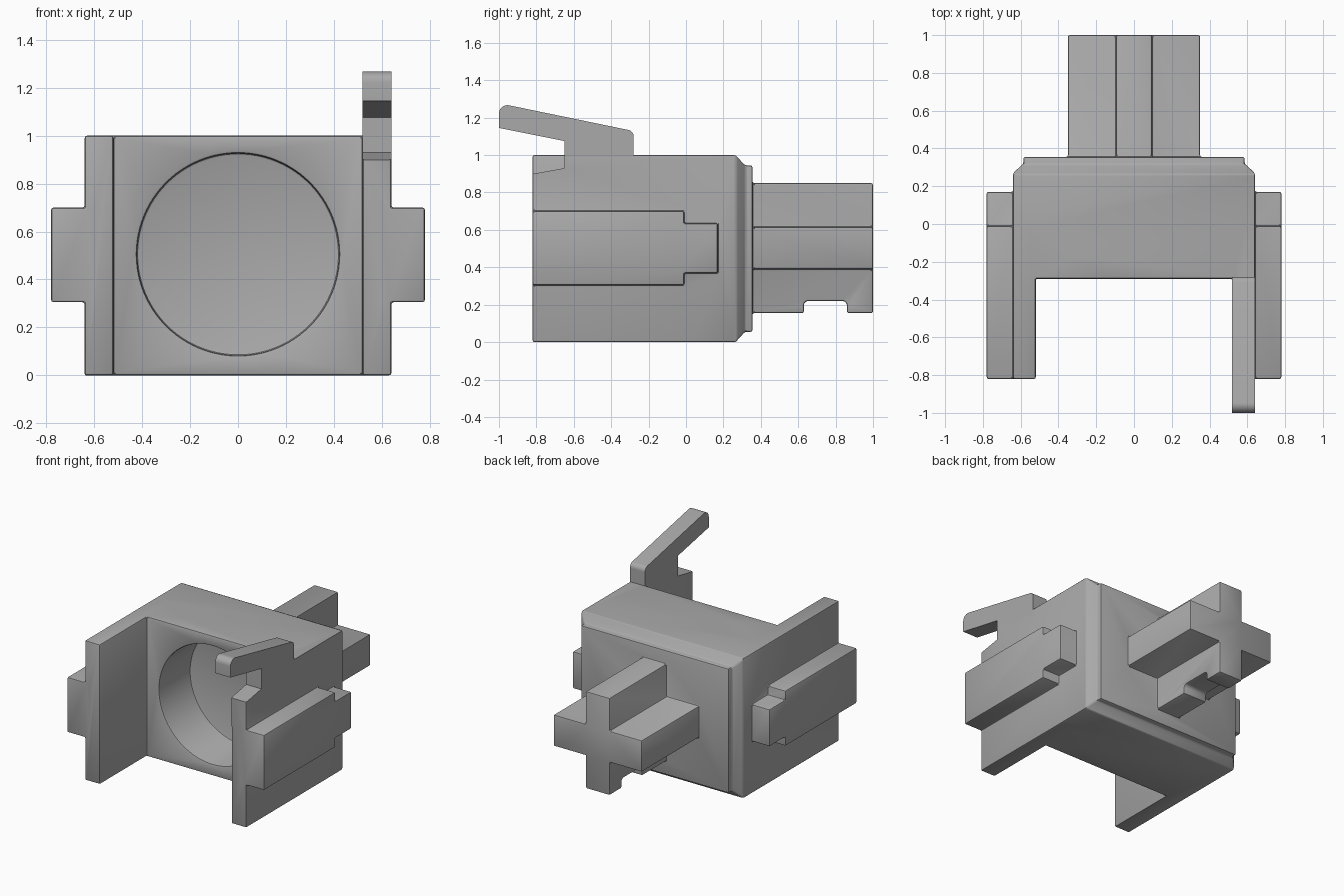
import bpy, bmesh, math
from mathutils import Vector

cube = bpy.data.objects.get("Cube")
if cube:
    bpy.data.objects.remove(cube, do_unlink=True)

grey = bpy.data.materials.new("plain grey")
grey.use_nodes = True
colour = (0.4, 0.4, 0.4, 1)
grey.diffuse_color = colour
grey.node_tree.nodes["Principled BSDF"].inputs["Base Color"].default_value = colour


def prism(name, points, axis, low, high):
    """Extrude a 2D outline along one axis."""
    place = {"x": lambda a, b: (low, a, b),
             "y": lambda a, b: (a, low, b),
             "z": lambda a, b: (a, b, low)}[axis]
    bm = bmesh.new()
    face = bm.faces.new([bm.verts.new(place(*p)) for p in points])
    out = bmesh.ops.extrude_face_region(bm, geom=[face])
    step = Vector([high - low if axis == k else 0 for k in "xyz"])
    moved = [v for v in out["geom"] if isinstance(v, bmesh.types.BMVert)]
    bmesh.ops.translate(bm, verts=moved, vec=step)
    bmesh.ops.recalc_face_normals(bm, faces=bm.faces)
    mesh = bpy.data.meshes.new(name)
    bm.to_mesh(mesh)
    bm.free()
    mesh.materials.append(grey)
    obj = bpy.data.objects.new(name, mesh)
    bpy.context.collection.objects.link(obj)
    return obj


def apply(obj, mod):
    bpy.context.view_layer.objects.active = obj
    bpy.ops.object.modifier_apply(modifier=mod.name)


def combine(target, tool, operation):
    mod = target.modifiers.new("combine", "BOOLEAN")
    mod.operation, mod.solver, mod.object = operation, "EXACT", tool
    apply(target, mod)
    bpy.data.objects.remove(tool, do_unlink=True)


def box(a0, a1, b0, b1):
    return [(a0, b0), (a1, b0), (a1, b1), (a0, b1)]


def circle(x, z, r, count=96):
    turns = [2 * math.pi * i / count for i in range(count)]
    return [(x + r * math.cos(t), z + r * math.sin(t)) for t in turns]


def arc(y, z, r, start, end, count=8):
    turns = [math.radians(start + (end - start) * i / count) for i in range(count + 1)]
    return [(y + r * math.cos(t), z + r * math.sin(t)) for t in turns]


# Housing: U-shaped plan with a chamfered back, trimmed by its side outline
right_half = [(0.52, -0.29), (0.52, -0.82), (0.64, -0.82), (0.64, 0.27), (0.585, 0.32), (0.585, 0.355)]
plan = right_half + [(-x, y) for x, y in reversed(right_half)]
housing = prism("housing", plan, "z", 0, 1)
side = [(-1, 0), (0.265, 0), (0.315, 0.055), (0.5, 0.055), (0.5, 0.945), (0.315, 0.945), (0.265, 1), (-1, 1)]
combine(housing, prism("side_trim", side, "x", -1, 1), "INTERSECT")

# Round blind socket
combine(housing, prism("socket_cutter", circle(0, 0.505, 0.422), "y", -0.5, 0.06), "DIFFERENCE")

# Stepped rails on both sides
rail = [(-0.82, 0.305), (-0.01, 0.305), (-0.01, 0.37), (0.17, 0.37),
        (0.17, 0.635), (-0.01, 0.635), (-0.01, 0.7), (-0.82, 0.7)]
for sign in (-1, 1):
    combine(housing, prism("rail", rail, "x", sign * 0.6, sign * 0.78), "UNION")

# Cross-shaped rear shaft with a notch underneath
cross = [(0.35, 0.39), (0.35, 0.615), (0.095, 0.615), (0.095, 0.85)]
cross += [(-x, z) for x, z in reversed(cross)]
cross += [(-0.095, 0.39), (-0.095, 0.155), (0.095, 0.155), (0.095, 0.39)]
shaft = prism("shaft", cross, "y", 0.3, 1)
notch = [(0.63, 0.1)] + arc(0.655, 0.195, 0.025, 180, 90) + arc(0.835, 0.195, 0.025, 90, 0) + [(0.86, 0.1)]
combine(shaft, prism("notch_cutter", notch, "x", -0.2, 0.2), "DIFFERENCE")
combine(housing, shaft, "UNION")

# Softened edges
bevel = housing.modifiers.new("soft edges", "BEVEL")
bevel.width, bevel.segments = 0.01, 2
bevel.limit_method, bevel.angle_limit = "ANGLE", math.radians(40)
bevel.use_clamp_overlap = False
apply(housing, bevel)

# Lowered, sloping front end of the left wall
slope = [(-0.9, 0.885), (-0.65, 0.93), (-0.65, 1.1), (-0.9, 1.1)]
combine(housing, prism("slope_cutter", slope, "x", 0.5, 0.7), "DIFFERENCE")

# Overhanging latch arm on the left wall
latch = [(-0.28, 0.97), (-0.28, 1.1)] + arc(-0.315, 1.1, 0.035, 0, 79)
latch += arc(-0.955, 1.222, 0.045, 79, 180) + [(-1, 1.145), (-0.65, 1.075), (-0.65, 0.97)]
arm = prism("latch_arm", latch, "x", 0.52, 0.64)

for obj in (housing, arm):
    bpy.ops.object.select_all(action="DESELECT")
    obj.select_set(True)
    bpy.context.view_layer.objects.active = obj
    bpy.ops.object.shade_smooth_by_angle(angle=math.radians(30))
